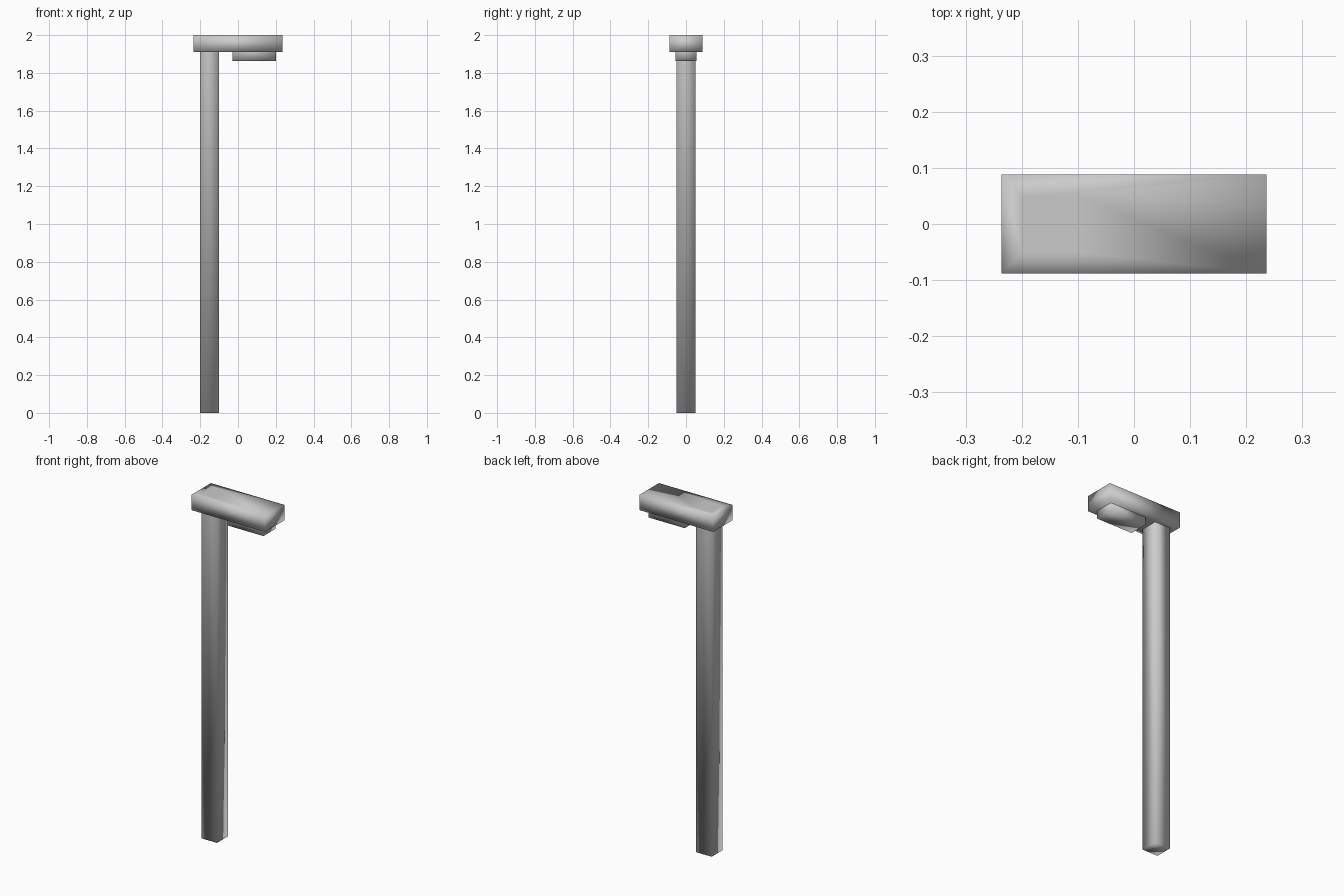
import bpy, bmesh
from mathutils import Vector

if "Cube" in bpy.data.objects:
    bpy.data.objects.remove(bpy.data.objects["Cube"])


def new_box(lo, hi):
    """Return a bmesh box spanning the two corners."""
    bm = bmesh.new()
    bmesh.ops.create_cube(bm, size=1)
    lo, hi = Vector(lo), Vector(hi)
    for v in bm.verts:
        v.co = Vector([lo[i] + (v.co[i] + 0.5) * (hi[i] - lo[i]) for i in range(3)])
    return bm


def facing(bm, up):
    """Return the face pointing up (1) or down (-1)."""
    bm.normal_update()
    return max(bm.faces, key=lambda f: f.normal.z * up)


def finish(bm, name):
    bm.normal_update()
    for f in bm.faces:
        f.smooth = True
    mesh = bpy.data.meshes.new(name)
    bm.to_mesh(mesh)
    bm.free()
    obj = bpy.data.objects.new(name, mesh)
    bpy.context.collection.objects.link(obj)
    return obj


POST_X = (-0.20, -0.10)
POST_Y = 0.05
HEAD_BOTTOM = 1.91

# Lamp head, with the post's square outlined on top and opened underneath
head = new_box((-0.236, -0.088, HEAD_BOTTOM), (0.236, 0.088, 2.0))
for up in (1, -1):
    face = facing(head, up)
    bmesh.ops.inset_individual(head, faces=[face], thickness=0.03)
    cx = sum(v.co.x for v in face.verts) / 4
    for v in face.verts:
        v.co.x = POST_X[0] if v.co.x < cx else POST_X[1]
        v.co.y = -POST_Y if v.co.y < 0 else POST_Y
    if up == -1:
        bmesh.ops.delete(head, geom=[face], context='FACES_ONLY')
finish(head, "lamp_head")

# Square post, open where it joins the head
post = new_box((POST_X[0], -POST_Y, 0), (POST_X[1], POST_Y, HEAD_BOTTOM))
bmesh.ops.delete(post, geom=[facing(post, 1)], context='FACES_ONLY')
finish(post, "post")

# Light panel below the head, open where it joins
panel = new_box((-0.03, -0.055, 1.864), (0.202, 0.055, HEAD_BOTTOM))
bmesh.ops.delete(panel, geom=[facing(panel, 1)], context='FACES_ONLY')
finish(panel, "light_panel")
